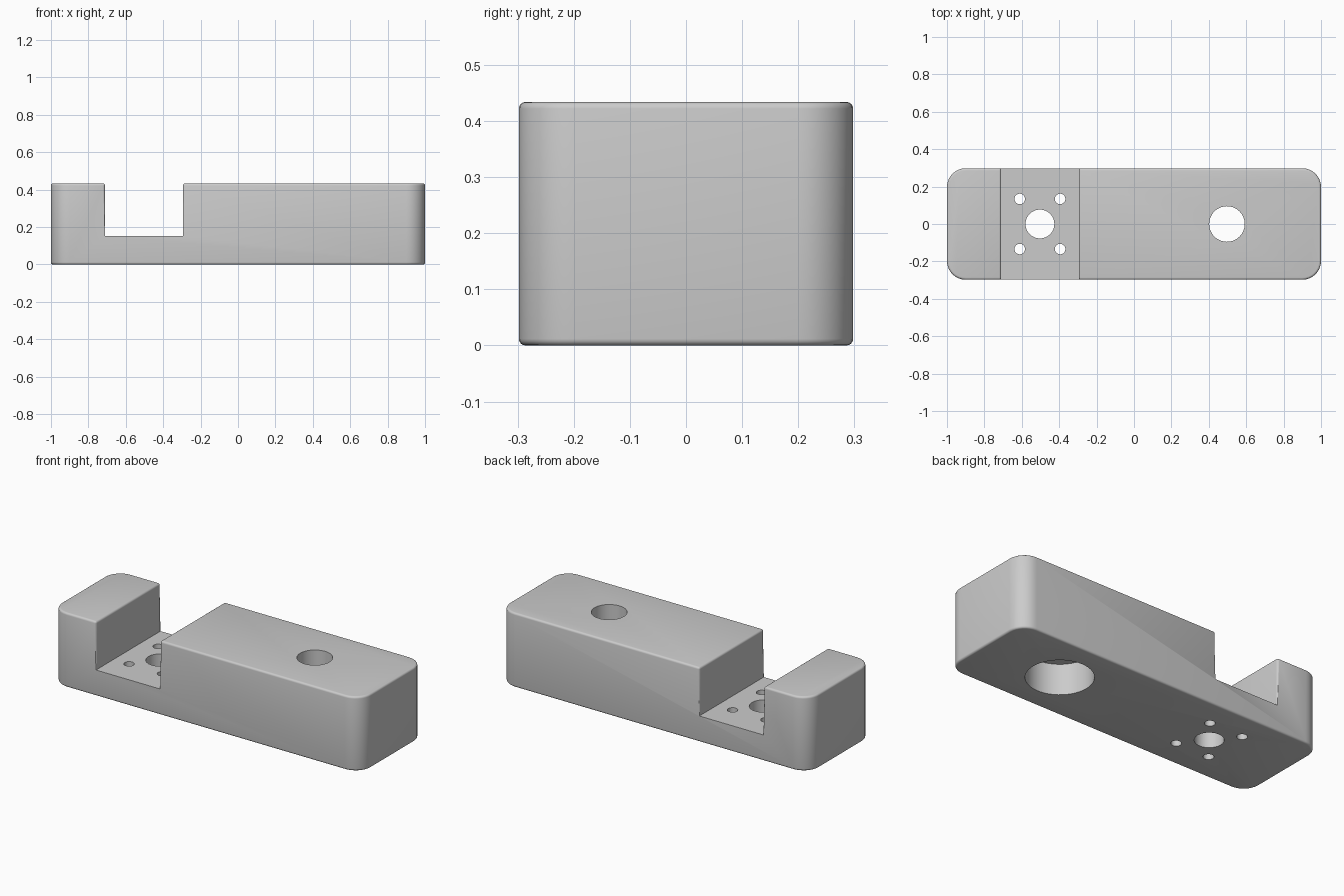
import bpy
import bmesh
import math

cube = bpy.data.objects.get("Cube")
if cube:
    bpy.data.objects.remove(cube, do_unlink=True)

HALF_X, HALF_Y, TOP = 1.0, 0.298, 0.434
SLOT_LEFT, SLOT_RIGHT, FLOOR = -0.71, -0.295, 0.152
CORNER, FILLET = 0.1, 0.012

grey = bpy.data.materials.new("plain grey")
grey.use_nodes = True
grey.diffuse_color = (0.6, 0.6, 0.6, 1)
grey.node_tree.nodes["Principled BSDF"].inputs["Base Color"].default_value = (0.6, 0.6, 0.6, 1)


def near(a, b):
    return abs(a - b) < 1e-4


def is_vertical(e):
    a, b = (v.co for v in e.verts)
    return near(a.x, b.x) and near(a.y, b.y)


def all_at(e, axis, value):
    return all(near(v.co[axis], value) for v in e.verts)


# Body: side profile with the open slot, extruded across the width
bm = bmesh.new()
profile = [(-HALF_X, 0), (HALF_X, 0), (HALF_X, TOP), (SLOT_RIGHT, TOP),
           (SLOT_RIGHT, FLOOR), (SLOT_LEFT, FLOOR), (SLOT_LEFT, TOP), (-HALF_X, TOP)]
face = bm.faces.new([bm.verts.new((x, -HALF_Y, z)) for x, z in profile])
out = bmesh.ops.extrude_face_region(bm, geom=[face])
moved = [g for g in out["geom"] if isinstance(g, bmesh.types.BMVert)]
bmesh.ops.translate(bm, verts=moved, vec=(0, 2 * HALF_Y, 0))
bmesh.ops.recalc_face_normals(bm, faces=bm.faces)

# Large rounded outer corners
corners = [e for e in bm.edges if is_vertical(e) and
           (all_at(e, 0, HALF_X) or all_at(e, 0, -HALF_X))]
bmesh.ops.bevel(bm, geom=corners, offset=CORNER, segments=8, profile=0.5, affect='EDGES')

# Small fillets around the top, the bottom and the upright slot edges
small = []
for e in bm.edges:
    slot_edge = is_vertical(e) and (all_at(e, 0, SLOT_LEFT) or all_at(e, 0, SLOT_RIGHT))
    if slot_edge or all_at(e, 2, 0) or all_at(e, 2, TOP):
        small.append(e)
bmesh.ops.bevel(bm, geom=small, offset=FILLET, segments=4, profile=0.5, affect='EDGES')
bmesh.ops.recalc_face_normals(bm, faces=bm.faces)

mesh = bpy.data.meshes.new("mounting_block")
bm.to_mesh(mesh)
bm.free()
mesh.materials.append(grey)
block = bpy.data.objects.new("mounting_block", mesh)
bpy.context.collection.objects.link(block)


# Holes: cylinders subtracted from the body
def drill(name, x, y, radius, low, high):
    bpy.ops.mesh.primitive_cylinder_add(vertices=48, radius=radius, depth=high - low,
                                        location=(x, y, (low + high) / 2))
    cutter = bpy.context.object
    cutter.name = name
    cutter.data.materials.append(grey)
    mod = block.modifiers.new(name, 'BOOLEAN')
    mod.operation = 'DIFFERENCE'
    mod.solver = 'EXACT'
    mod.object = cutter
    bpy.context.view_layer.objects.active = block
    bpy.ops.object.modifier_apply(modifier=name)
    bpy.data.objects.remove(cutter, do_unlink=True)


SLOT_X, SPACING_X, SPACING_Y = -0.503, 0.108, 0.134
drill("shaft_hole", SLOT_X, 0, 0.077, -0.1, 0.3)
for sx in (-1, 1):
    for sy in (-1, 1):
        drill("screw_hole", SLOT_X + sx * SPACING_X, sy * SPACING_Y, 0.028, -0.1, 0.3)
drill("post_hole", 0.497, 0, 0.095, -0.1, 0.6)
drill("counterbore", 0.497, 0, 0.178, -0.1, 0.18)

# Smooth shading with crisp edges
bpy.ops.object.select_all(action='DESELECT')
block.select_set(True)
bpy.context.view_layer.objects.active = block
bpy.ops.object.shade_smooth_by_angle(angle=math.radians(32))
